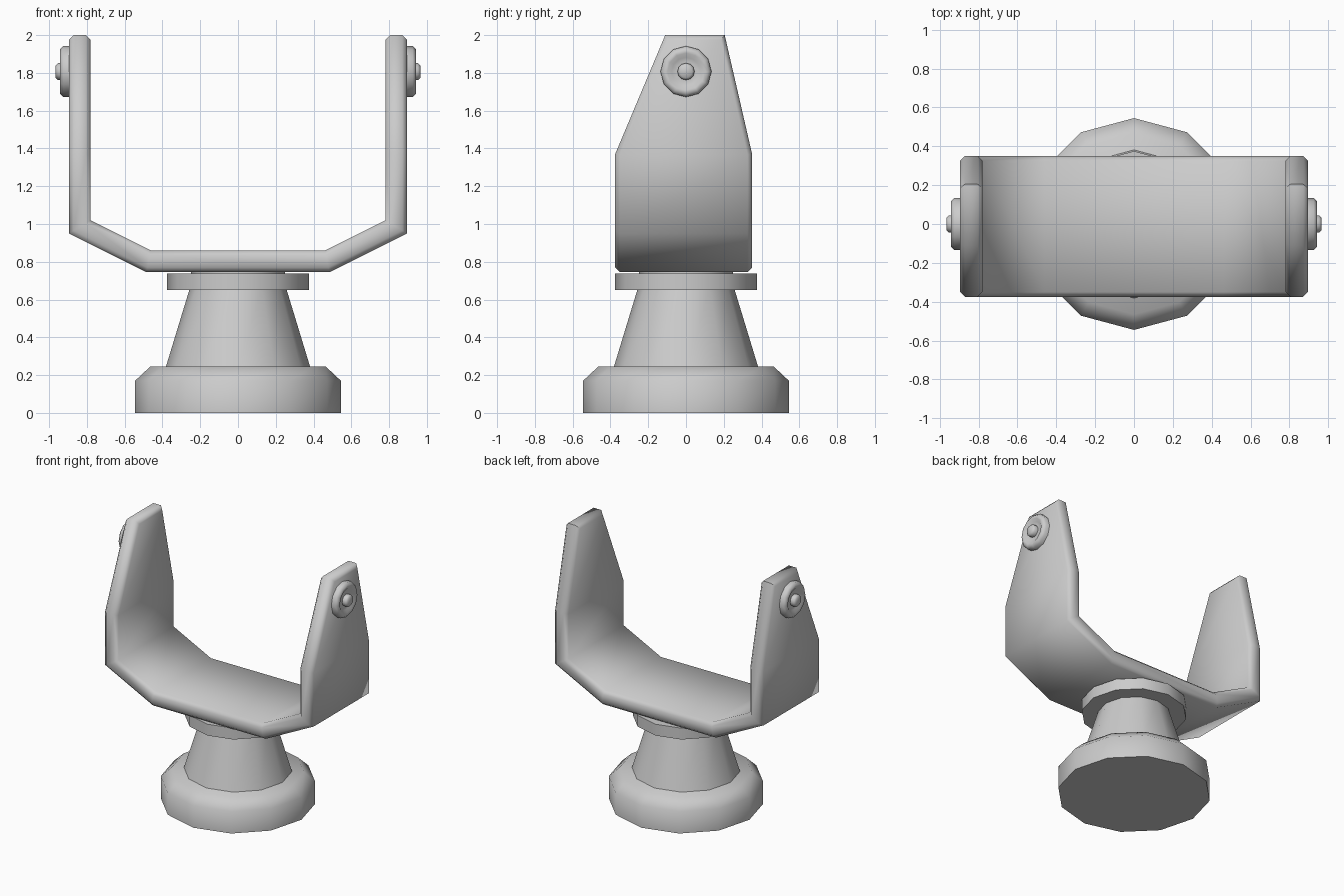
import bpy, bmesh, math
from mathutils import Matrix

if "Cube" in bpy.data.objects:
    bpy.data.objects.remove(bpy.data.objects["Cube"])


def finish(bm, name, angle=50):
    bmesh.ops.recalc_face_normals(bm, faces=bm.faces[:])
    mesh = bpy.data.meshes.new(name)
    bm.to_mesh(mesh)
    bm.free()
    ob = bpy.data.objects.new(name, mesh)
    bpy.context.collection.objects.link(ob)
    bpy.ops.object.select_all(action='DESELECT')
    ob.select_set(True)
    bpy.context.view_layer.objects.active = ob
    bpy.ops.object.shade_smooth_by_angle(angle=math.radians(angle))
    return ob


def lathe(name, profile, sides=12, matrix=Matrix()):
    """Turn (radius, height) points round z, capping both ends."""
    bm = bmesh.new()
    rings = []
    for r, h in profile:
        rings.append([bm.verts.new((r * math.cos(math.tau * i / sides),
                                    r * math.sin(math.tau * i / sides), h))
                      for i in range(sides)])
    for a, b in zip(rings, rings[1:]):
        for i in range(sides):
            j = (i + 1) % sides
            bm.faces.new((a[i], a[j], b[j], b[i]))
    bm.faces.new(rings[0][::-1])
    bm.faces.new(rings[-1])
    bmesh.ops.transform(bm, matrix=matrix, verts=bm.verts[:])
    return finish(bm, name)


# Pedestal: chamfered foot, tapering neck and collar
lathe("foot", [(.545, 0), (.545, .17), (.465, .245)])
lathe("neck", [(.383, .24), (.255, .66)])
lathe("collar", [(.375, .65), (.375, .738)])
lathe("swivel_core", [(.25, .70), (.25, .78)])

# Yoke: bent plate; stations are (outer x, outer z, inner x, inner z, front y, back y)
half = [(.895, 2.0, .78, 2.0, -.11, .205),
        (.895, 1.37, .78, 1.37, -.375, .35),
        (.895, .95, .78, 1.02, -.375, .35),
        (.485, .745, .46, .86, -.375, .35)]
stations = [(-a, b, -c, d, e, f) for a, b, c, d, e, f in half] + half[::-1]
bm = bmesh.new()
loops = [[bm.verts.new(p) for p in ((ox, y0, oz), (ox, y1, oz), (ix, y1, iz), (ix, y0, iz))]
         for ox, oz, ix, iz, y0, y1 in stations]
rim = []
for a, b in zip(loops, loops[1:]):
    for i in range(4):
        j = (i + 1) % 4
        bm.faces.new((a[i], a[j], b[j], b[i]))
    rim += [bm.edges.get((a[i], b[i])) for i in range(4)]
for end in (loops[0], loops[-1]):
    bm.faces.new(end)
    rim += [bm.edges.get((end[0], end[1])), bm.edges.get((end[2], end[3]))]
bmesh.ops.bevel(bm, geom=rim, offset=.025, offset_type='OFFSET', segments=1,
                profile=.5, affect='EDGES')
finish(bm, "yoke")

# Pivot bolts on the outside of both arms
bolt = [(.135, .88), (.135, .925), (.118, .942), (.098, .942), (.075, .926),
        (.045, .926), (.045, .953), (.033, .965)]
for side, label in ((1, "right"), (-1, "left")):
    m = Matrix.Translation((0, 0, 1.807)) @ Matrix.Rotation(side * math.pi / 2, 4, 'Y')
    lathe("pivot_bolt_" + label, bolt, 12, m)
